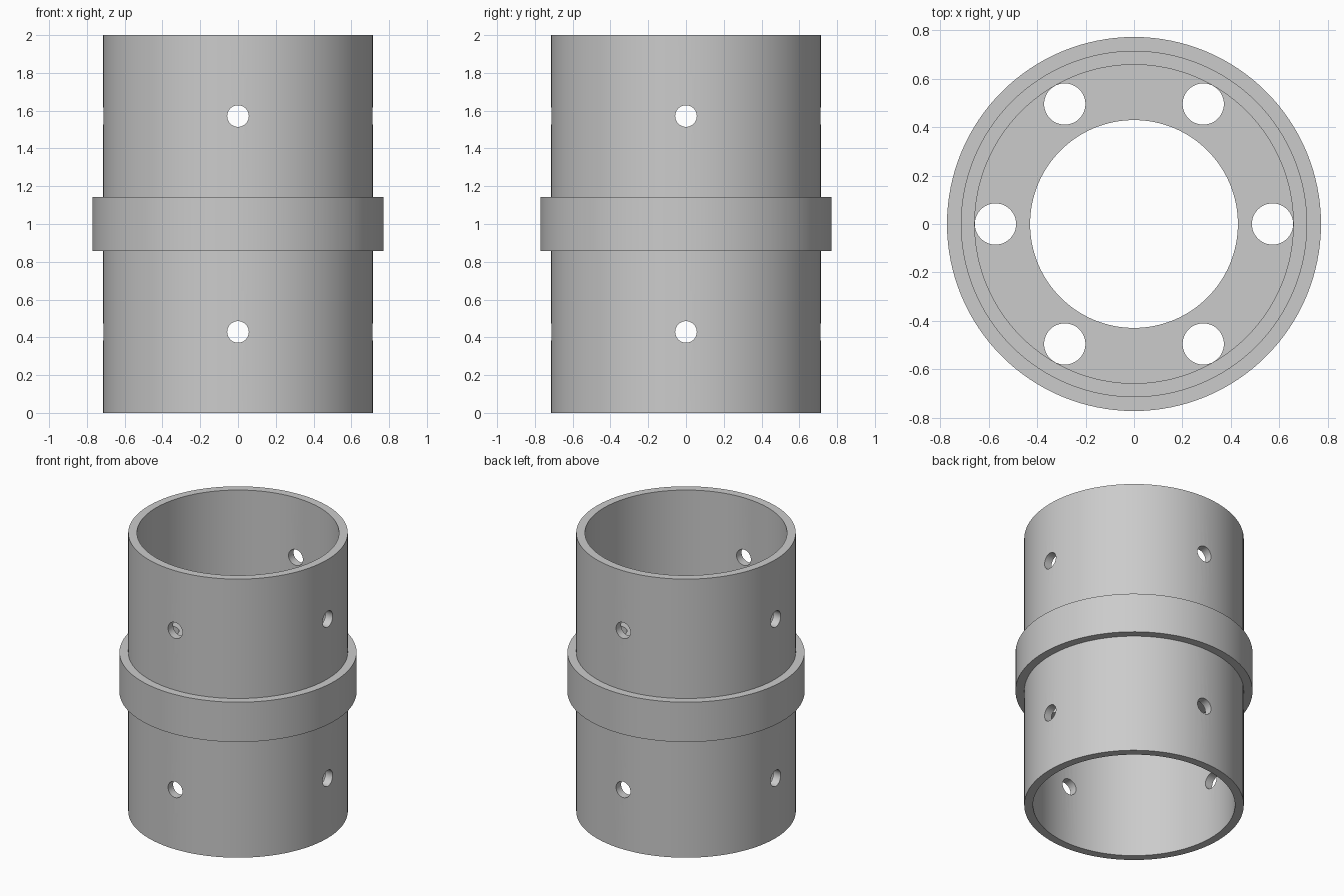
import bpy, bmesh, math
from mathutils import Matrix, Vector

U = 2 / 35      # one diameter step: the whole coupling is 35 steps of radius tall
R = U / 2       # radius unit
SEGMENTS = 128

if "Cube" in bpy.data.objects:
    bpy.data.objects.remove(bpy.data.objects["Cube"])

grey = bpy.data.materials.new("plain_grey")
grey.use_nodes = True
colour = (0.6, 0.6, 0.6, 1)
grey.diffuse_color = colour
grey.node_tree.nodes["Principled BSDF"].inputs["Base Color"].default_value = colour


def make_object(name, bm):
    bmesh.ops.recalc_face_normals(bm, faces=bm.faces)
    mesh = bpy.data.meshes.new(name)
    bm.to_mesh(mesh)
    bm.free()
    mesh.materials.append(grey)
    obj = bpy.data.objects.new(name, mesh)
    bpy.context.collection.objects.link(obj)
    return obj


def add_cutter(bm, radius, length, matrix):
    bmesh.ops.create_cone(bm, cap_ends=True, segments=48, radius1=radius,
                          radius2=radius, depth=length, matrix=matrix)


# Tube body with outer collar and inner flange, turned from one section
bore, inner, outer, collar = 15 * R, 23 * R, 25 * R, 27 * R
low, high, top = 30 * R, 40 * R, 70 * R
section = [(bore, low), (inner, low), (inner, 0), (outer, 0),
           (outer, low), (collar, low), (collar, high), (outer, high),
           (outer, top), (inner, top), (inner, high), (bore, high)]
bm = bmesh.new()
rings = []
for i in range(SEGMENTS):
    a = math.tau * i / SEGMENTS
    rings.append([bm.verts.new((r * math.cos(a), r * math.sin(a), z)) for r, z in section])
for i, ring in enumerate(rings):
    following = rings[(i + 1) % SEGMENTS]
    for j in range(len(section)):
        k = (j + 1) % len(section)
        bm.faces.new((ring[j], following[j], following[k], ring[k]))
body = make_object("coupling_tube", bm)

# Cutters: six flange holes and four radial pin holes at each end
bm = bmesh.new()
for i in range(6):
    spin = Matrix.Rotation(math.tau * i / 6, 4, "Z")
    add_cutter(bm, 2.98 * R, 14 * R, Matrix.Translation(spin @ Vector((20 * R, 0, 35 * R))))
for z in (15 * R, 55 * R):
    for i in range(4):
        spin = Matrix.Rotation(math.tau * i / 4, 4, "Z")
        lay = Matrix.Rotation(math.pi / 2, 4, "Y")
        add_cutter(bm, 2 * R, 6 * R, spin @ Matrix.Translation((24 * R, 0, z)) @ lay)
cutter = make_object("hole_cutter", bm)
cutter.hide_render = True

# Cut the holes and drop the cutter
cut = body.modifiers.new("holes", "BOOLEAN")
cut.operation = "DIFFERENCE"
cut.solver = "EXACT"
cut.object = cutter
bpy.ops.object.select_all(action="DESELECT")
body.select_set(True)
bpy.context.view_layer.objects.active = body
bpy.ops.object.modifier_apply(modifier=cut.name)
bpy.data.objects.remove(cutter)

# Smooth walls with crisp rims
bpy.ops.object.shade_smooth_by_angle(angle=math.radians(30))
